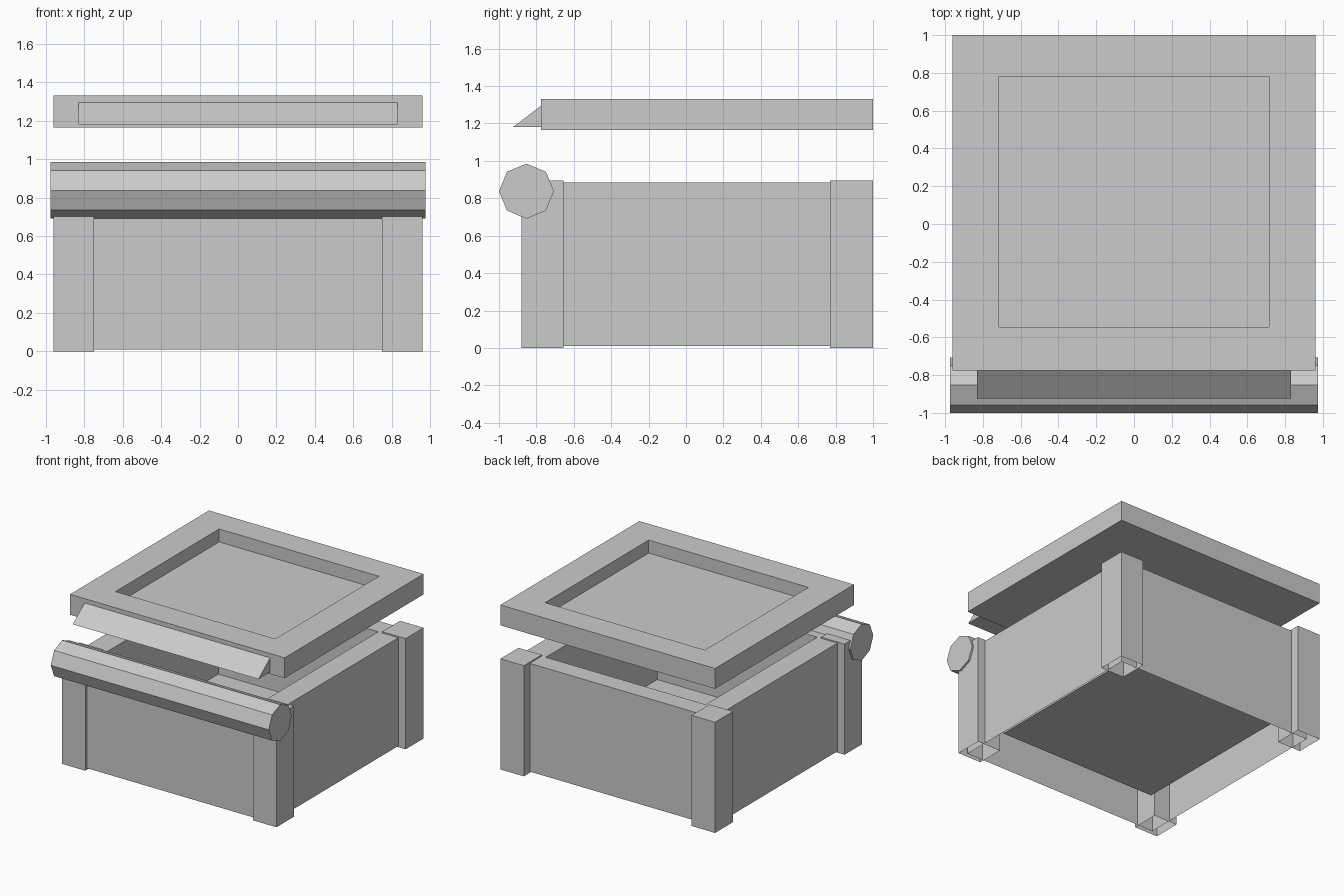
import bpy, bmesh, math
from mathutils import Vector

if "Cube" in bpy.data.objects:
    bpy.data.objects.remove(bpy.data.objects["Cube"], do_unlink=True)

GREY = (0.6, 0.6, 0.6, 1.0)
grey = bpy.data.materials.new("plain_grey")
grey.use_nodes = True
grey.diffuse_color = GREY
grey.node_tree.nodes["Principled BSDF"].inputs["Base Color"].default_value = GREY


def finish(name, bm):
    mesh = bpy.data.meshes.new(name)
    bm.to_mesh(mesh)
    bm.free()
    mesh.materials.append(grey)
    obj = bpy.data.objects.new(name, mesh)
    bpy.context.collection.objects.link(obj)
    return obj


def box(name, x, y, z, recess=None, open_bottom=False):
    """Box from (min, max) ranges; recess = (x range, y range, floor z) sunk into the top."""
    bm = bmesh.new()
    bmesh.ops.create_cube(bm, size=1)
    for v in bm.verts:
        v.co = Vector(r[c > 0] for r, c in zip((x, y, z), v.co))
    bm.normal_update()
    top = max(bm.faces, key=lambda f: f.normal.z)
    bottom = min(bm.faces, key=lambda f: f.normal.z)
    if recess:
        rx, ry, floor = recess
        bmesh.ops.inset_individual(bm, faces=[top], thickness=0.1)
        mid = top.calc_center_median()
        for v in top.verts:
            v.co.x = rx[v.co.x > mid.x]
            v.co.y = ry[v.co.y > mid.y]
        sunk = bmesh.ops.extrude_discrete_faces(bm, faces=[top])["faces"][0]
        for v in sunk.verts:
            v.co.z = floor
    if open_bottom:
        bmesh.ops.delete(bm, geom=[bottom], context="FACES_ONLY")
    return finish(name, bm)


def prism(name, half_width, profile):
    """Extrude a closed (y, z) profile along x."""
    bm = bmesh.new()
    face = bm.faces.new([bm.verts.new((-half_width, y, z)) for y, z in profile])
    out = bmesh.ops.extrude_face_region(bm, geom=[face])["geom"]
    moved = [g for g in out if isinstance(g, bmesh.types.BMVert)]
    bmesh.ops.translate(bm, verts=moved, vec=(2 * half_width, 0, 0))
    bmesh.ops.recalc_face_normals(bm, faces=bm.faces)
    return finish(name, bm)


# Main tub: open underneath, with a deep basin sunk into the top
box("tub", (-0.895, 0.895), (-0.855, 0.925), (0.01, 0.885),
    recess=((-0.715, 0.715), (-0.655, 0.77), 0.16), open_bottom=True)

# Corner posts, hollow underneath
for side, xr in (("left", (0.75, 0.96)), ("right", (-0.96, -0.75))):
    for end, yr in (("front", (-0.88, -0.655)), ("back", (0.77, 1.0))):
        box(f"{end}_{side}_post", xr, yr, (0.0, 0.895), open_bottom=True)

# Floating lid with a sunken panel
box("lid", (-0.96, 0.96), (-0.775, 1.0), (1.165, 1.33),
    recess=((-0.715, 0.715), (-0.545, 0.78), 1.225))

# Sloped lip on the front of the lid
prism("lid_lip", 0.83, [(-0.925, 1.18), (-0.775, 1.18), (-0.775, 1.295)])

# Eight-sided bar across the front edge
prism("front_bar", 0.975,
      [(-0.853 + 0.147 * math.cos(i * math.pi / 4),
        0.838 + 0.147 * math.sin(i * math.pi / 4)) for i in range(8)])
